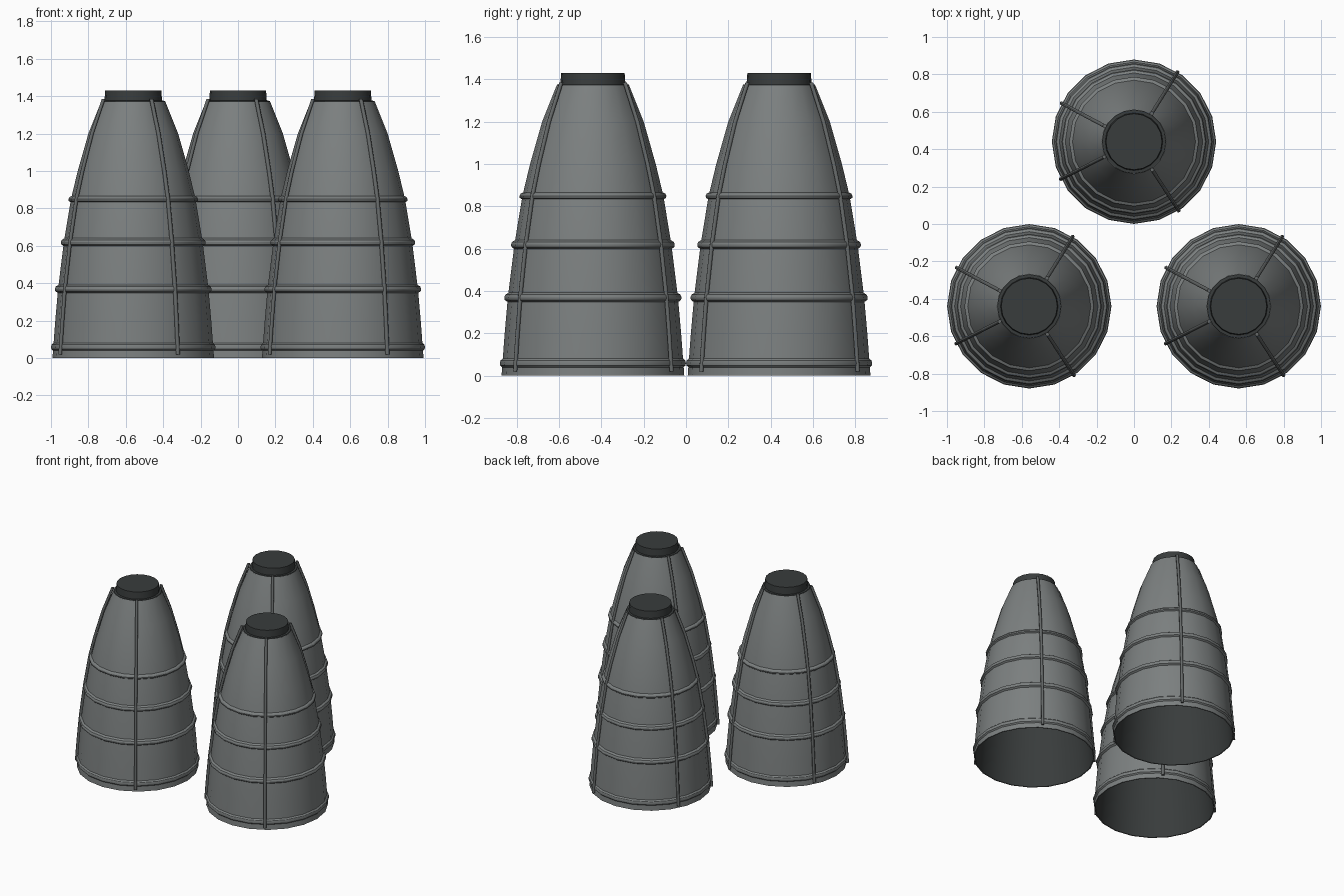
import bpy, bmesh
from math import sin, cos, pi, radians

if "Cube" in bpy.data.objects:
    bpy.data.objects.remove(bpy.data.objects["Cube"])

SIDES = 20
# outer bell contour: (radius, height)
BELL = [(0.432, 0.0), (0.417, 0.2), (0.402, 0.37), (0.371, 0.62), (0.333, 0.85),
        (0.297, 1.0), (0.24, 1.2), (0.172, 1.37)]
CENTRES = [("left", -0.56, -0.44), ("right", 0.56, -0.44), ("rear", 0.0, 0.44)]


def material(name, rgb):
    m = bpy.data.materials.new(name)
    m.diffuse_color = (*rgb, 1)
    m.use_nodes = True
    m.node_tree.nodes["Principled BSDF"].inputs["Base Color"].default_value = m.diffuse_color
    return m


GREY = material("bell grey", (0.2, 0.215, 0.215))
TRIM = material("trim grey", (0.13, 0.14, 0.14))
DARK = material("dark metal", (0.04, 0.045, 0.045))


def bell_radius(z):
    for (r0, z0), (r1, z1) in zip(BELL, BELL[1:]):
        if z <= z1:
            return r0 + (r1 - r0) * (z - z0) / (z1 - z0)
    return BELL[-1][0]


def finish(bm, name, mat, angle=30):
    bmesh.ops.recalc_face_normals(bm, faces=bm.faces)
    me = bpy.data.meshes.new(name)
    bm.to_mesh(me)
    bm.free()
    me.materials.append(mat)
    # one linked copy per nozzle
    for side, x, y in CENTRES:
        ob = bpy.data.objects.new(f"{side}_{name}", me)
        ob.location = (x, y, 0)
        bpy.context.collection.objects.link(ob)
    bpy.ops.object.select_all(action='DESELECT')
    ob.select_set(True)
    bpy.context.view_layer.objects.active = ob
    bpy.ops.object.shade_smooth_by_angle(angle=radians(angle))
    return me


def add_lathe(bm, profile, closed=False, cap=False):
    rings = [[bm.verts.new((r * cos(2 * pi * i / SIDES), r * sin(2 * pi * i / SIDES), z))
              for i in range(SIDES)] for r, z in profile]
    pairs = list(zip(rings, rings[1:]))
    if closed:
        pairs.append((rings[-1], rings[0]))
    for a, b in pairs:
        for i in range(SIDES):
            j = (i + 1) % SIDES
            bm.faces.new((a[i], a[j], b[j], b[i]))
    if cap:
        bm.faces.new(rings[-1])


# bell shell: thin wall, open at the bottom, dark inside
bm = bmesh.new()
inner = [(r - 0.008, z) for r, z in reversed(BELL)]
add_lathe(bm, BELL + inner, closed=True)
bell = finish(bm, "nozzle_bell", GREY)
bell.materials.append(DARK)
for p in bell.polygons:
    c = p.center
    if p.normal.x * c.x + p.normal.y * c.y < 0:
        p.material_index = 1

# throat collar with its flat cap
bm = bmesh.new()
add_lathe(bm, [(0.172, 1.368), (0.17, 1.375), (0.154, 1.376), (0.15, 1.43)], cap=True)
finish(bm, "throat_collar", DARK)

# stiffening bands
bm = bmesh.new()
for z, h, d in [(0.06, 0.024, 0.012), (0.37, 0.025, 0.017), (0.62, 0.024, 0.016), (0.85, 0.019, 0.014)]:
    add_lathe(bm, [(bell_radius(z + k * h) + o * d, z + k * h)
                   for k, o in [(-1, -0.3), (-0.5, 0.8), (0, 1), (0.5, 0.8), (1, -0.3)]], closed=True)
finish(bm, "stiffening_bands", GREY)

# four coolant pipes following the contour
bm = bmesh.new()
path = [(bell_radius(0.02), 0.02)] + BELL[1:-1] + [(0.17, 1.385)]
for deg in (58, 152, 207, 303):
    a = radians(deg)
    rings = []
    for r, z in path:
        ring = []
        for k in range(6):
            t = 2 * pi * k / 6
            rr, s = r + 0.008 + 0.011 * cos(t), 0.011 * sin(t)
            ring.append(bm.verts.new((rr * cos(a) - s * sin(a), rr * sin(a) + s * cos(a), z)))
        rings.append(ring)
    for p, q in zip(rings, rings[1:]):
        for k in range(6):
            n = (k + 1) % 6
            bm.faces.new((p[k], p[n], q[n], q[k]))
    bm.faces.new(rings[0])
    bm.faces.new(rings[-1])
finish(bm, "coolant_pipes", TRIM, 65)
